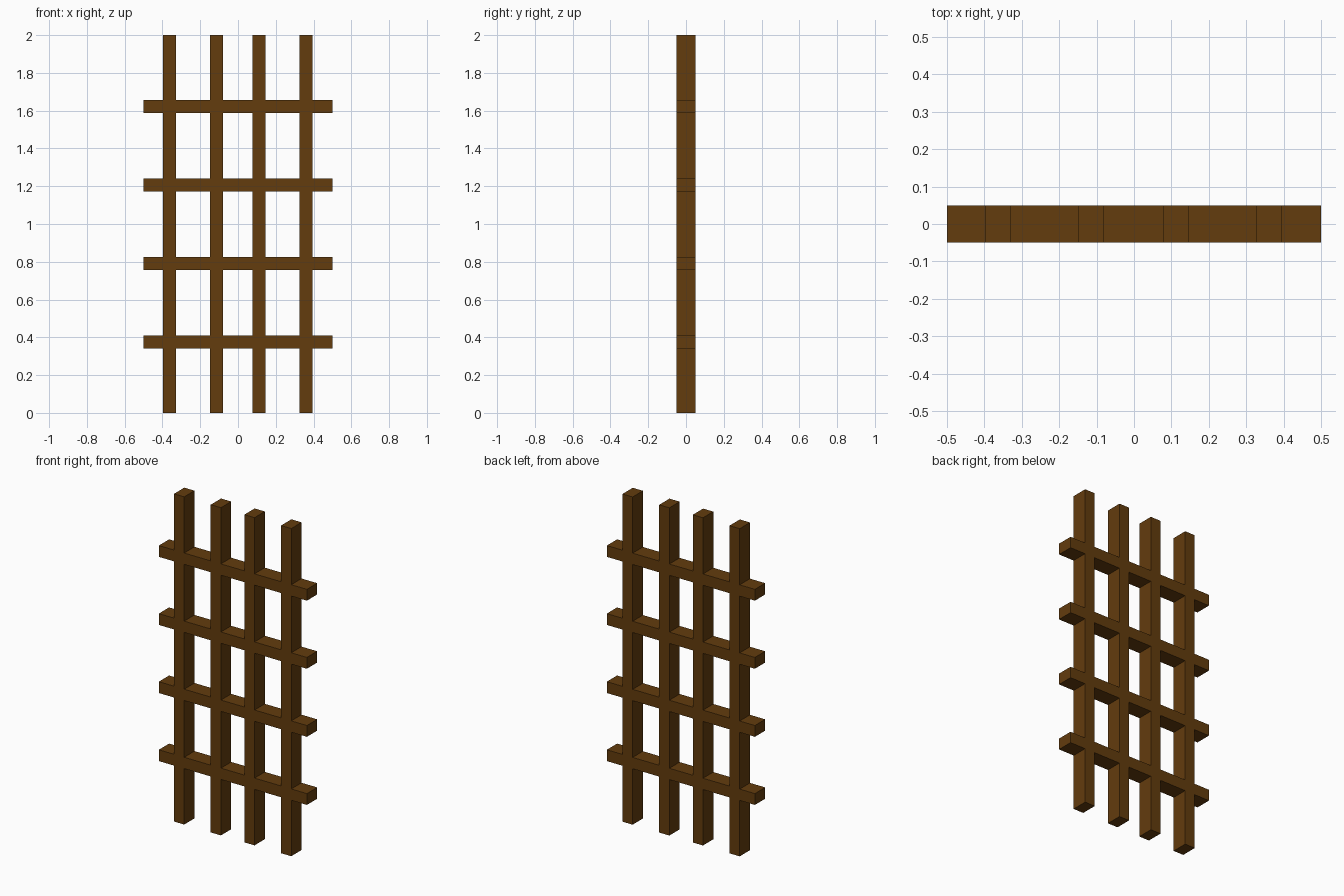
import bpy

if "Cube" in bpy.data.objects:
    bpy.data.objects.remove(bpy.data.objects["Cube"])

wood = bpy.data.materials.new("dark_wood")
wood.diffuse_color = (0.125, 0.045, 0.004, 1)
wood.use_nodes = True
wood.node_tree.nodes["Principled BSDF"].inputs["Base Color"].default_value = wood.diffuse_color

BAR = 0.069      # visible bar width
DEPTH = 0.099    # front-to-back thickness


def bar(name, location, size):
    bpy.ops.mesh.primitive_cube_add(size=1, location=location)
    obj = bpy.context.object
    obj.name = name
    obj.scale = size
    bpy.ops.object.transform_apply(location=False, rotation=False, scale=True)
    obj.data.materials.append(wood)


# Upright bars, full height
for i, x in enumerate((-0.363, -0.115, 0.112, 0.360)):
    bar(f"upright_bar_{i + 1}", (x, 0, 1), (BAR, DEPTH, 2))

# Cross bars, flush with the uprights and overhanging at both ends
for i in range(4):
    bar(f"cross_bar_{i + 1}", (0, 0, 0.376 + 0.4155 * i), (1, DEPTH, BAR))
